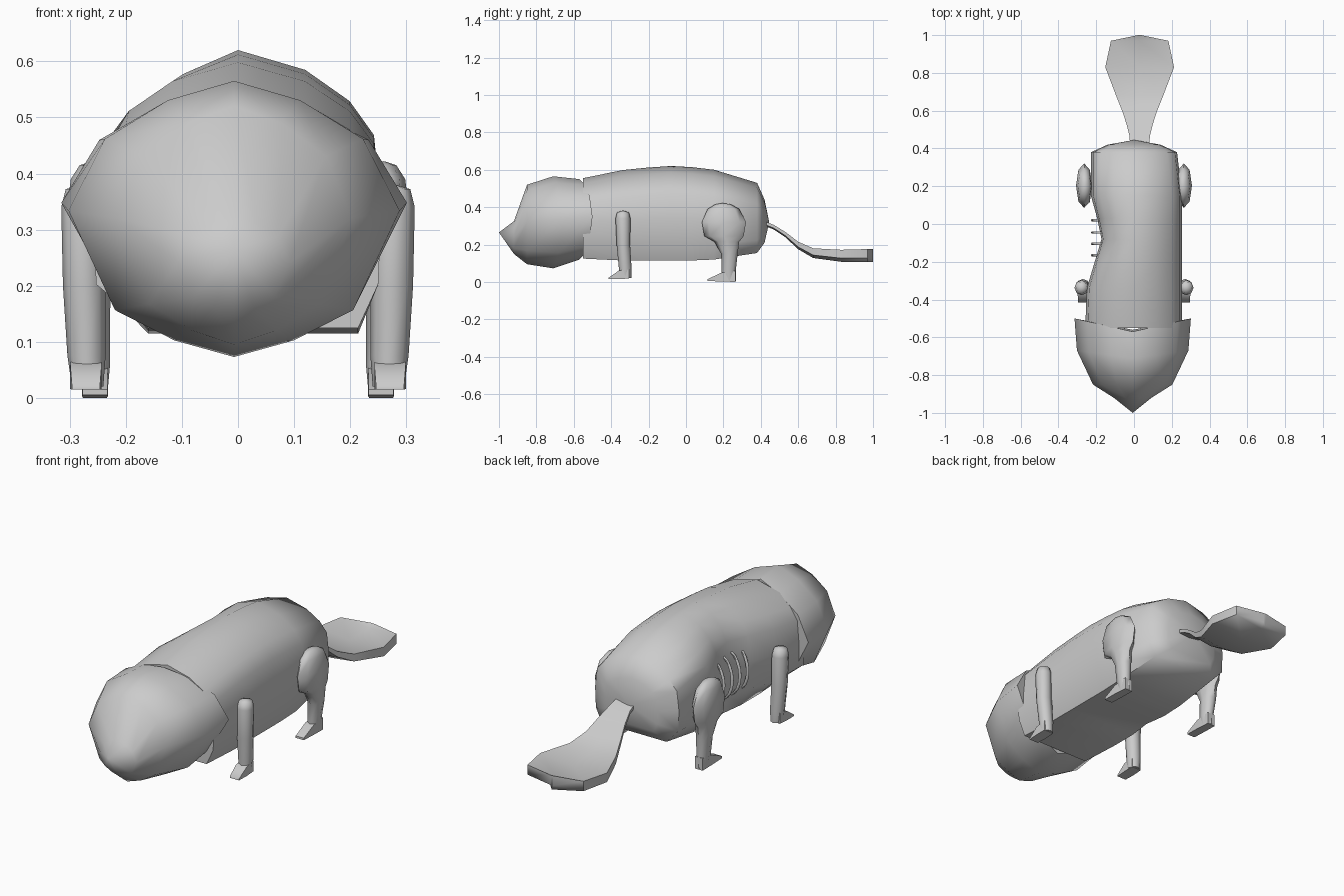
import bpy, bmesh, math

if "Cube" in bpy.data.objects:
    bpy.data.objects.remove(bpy.data.objects["Cube"])

grey = bpy.data.materials.new("plain grey")
grey.diffuse_color = (0.6, 0.6, 0.6, 1)
grey.use_nodes = True
grey.node_tree.nodes["Principled BSDF"].inputs["Base Color"].default_value = grey.diffuse_color


def loft(name, rings, tip=None, start_tip=None, angle=60):
    """Skin closed rings of points, closing each end with a point or a flat cap."""
    bm = bmesh.new()
    loops = [[bm.verts.new(p) for p in r] for r in rings]
    n = len(loops[0])
    for a, b in zip(loops, loops[1:]):
        for i in range(n):
            j = (i + 1) % n
            bm.faces.new((a[i], a[j], b[j], b[i]))
    for loop, point in ((loops[0], start_tip), (loops[-1], tip)):
        if point:
            v = bm.verts.new(point)
            for i in range(n):
                bm.faces.new((loop[i], loop[(i + 1) % n], v))
        else:
            bm.faces.new(loop)
    bmesh.ops.recalc_face_normals(bm, faces=bm.faces)
    mesh = bpy.data.meshes.new(name)
    bm.to_mesh(mesh)
    bm.free()
    mesh.materials.append(grey)
    ob = bpy.data.objects.new(name, mesh)
    bpy.context.collection.objects.link(ob)
    bpy.ops.object.select_all(action='DESELECT')
    ob.select_set(True)
    bpy.context.view_layer.objects.active = ob
    bpy.ops.object.shade_smooth_by_angle(angle=math.radians(angle))
    return ob


# Body: arched back, flat belly, left flank pinched inward
SECTION = [(0, 1), (.47, .93), (.78, .82), (.95, .7), (1, .45), (.98, .18), (.84, 0)]


def body_ring(y, bottom, top, right, left):
    h = top - bottom
    pts = [(right * x, y, bottom + h * z) for x, z in SECTION]
    for x, z in reversed(SECTION[1:]):
        side = left * x
        if z == 0:
            side = min(side, .16)
        pts.append((-side, y, bottom + h * z))
    return pts


loft("body", [
    body_ring(-.55, .125, .555, .255, .258),
    body_ring(-.34, .115, .598, .255, .25),
    body_ring(-.20, .115, .612, .255, .208),
    body_ring(-.08, .115, .62, .255, .172),
    body_ring(.03, .115, .614, .255, .195),
    body_ring(.15, .12, .60, .255, .228),
    body_ring(.38, .155, .53, .228, .228),
    body_ring(.42, .21, .44, .14, .14),
], tip=(0, .445, .32))


# Head: wide faceted dome narrowing to a pointed snout
HEAD = [(0, 1), (.40, .93), (.78, .79), (1, .53), (.72, .17), (.36, .06), (0, 0)]


def head_ring(y, bottom, top, half, sweep=0):
    right = [(half * x - .007, y + sweep * x, bottom + (top - bottom) * z) for x, z in HEAD]
    left = [(-half * x - .007, y + sweep * x, bottom + (top - bottom) * z)
            for x, z in reversed(HEAD[1:-1])]
    return right + left


loft("head", [
    head_ring(-.57, .12, .55, .308, .07),
    head_ring(-.71, .073, .565, .295, .04),
    head_ring(-.85, .095, .52, .21),
    head_ring(-.92, .15, .325, .10),
], tip=(-.007, -1, .265), start_tip=(-.007, -.56, .33))


def oval(x, y, z, rx, ry, n=8):
    return [(x + rx * math.cos(2 * math.pi * i / n),
             y + ry * math.sin(2 * math.pi * i / n), z) for i in range(n)]


def box_ring(x, y, half, z0, z1):
    return [(x - half, y, z0), (x + half, y, z0), (x + half, y, z1), (x - half, y, z1)]


for s, side in ((1, "right"), (-1, "left")):
    # Front legs: straight posts with a small toe
    loft(side + "_front_leg", [
        oval(s * .268, -.325, .02, .028, .033),
        oval(s * .270, -.325, .075, .034, .034),
        oval(s * .274, -.335, .20, .038, .036),
        oval(s * .277, -.337, .34, .038, .040),
        oval(s * .277, -.337, .372, .030, .032),
    ], tip=(s * .275, -.337, .382))
    loft(side + "_front_foot", [
        box_ring(s * .271, -.415, .025, .015, .022),
        box_ring(s * .271, -.36, .028, .016, .06),
        box_ring(s * .271, -.305, .026, .018, .07),
    ])
    # Hind legs: rounded haunch above a slim shank
    loft(side + "_hind_leg", [
        oval(s * .255, .232, .005, .022, .036),
        oval(s * .256, .228, .06, .028, .038),
        oval(s * .262, .232, .15, .034, .044),
        oval(s * .264, .218, .215, .038, .066),
        oval(s * .264, .203, .245, .042, .105),
        oval(s * .264, .203, .32, .043, .118),
        oval(s * .262, .200, .39, .036, .085),
        oval(s * .260, .198, .415, .022, .042),
    ], tip=(s * .26, .195, .422))
    loft(side + "_hind_foot", [
        box_ring(s * .255, .115, .022, .005, .015),
        box_ring(s * .255, .19, .023, .003, .05),
        box_ring(s * .255, .265, .021, 0, .06),
    ])


# Tail: thin stem drooping into a broad paddle with raised rims
def tail_ring(y, half, bottom, top, dish=0):
    return [(.03 - half, y, bottom + .3 * (top - bottom)), (.03, y, bottom),
            (.03 + half, y, bottom + .3 * (top - bottom)),
            (.03 + half, y, top), (.03, y, top - dish), (.03 - half, y, top)]


loft("tail", [
    tail_ring(.42, .05, .300, .325),
    tail_ring(.47, .055, .280, .305),
    tail_ring(.53, .070, .240, .268),
    tail_ring(.60, .093, .175, .215),
    tail_ring(.68, .125, .128, .180, .005),
    tail_ring(.83, .182, .108, .172, .015),
    tail_ring(.97, .152, .107, .176, .012),
    tail_ring(1.0, .008, .107, .176),
])


# Ribs: thin bowed rods across the pinched flank
for k, y in enumerate((.02, -.045, -.105, -.165)):
    rings = []
    for i in range(9):
        a = math.radians(-75 + 150 * i / 8)
        x, z = -.150 - .07 * math.cos(a), .31 + .11 * math.sin(a)
        rings.append(oval(x, y, z, .008, .007, 6))
    loft(f"rib_{k + 1}", rings)
